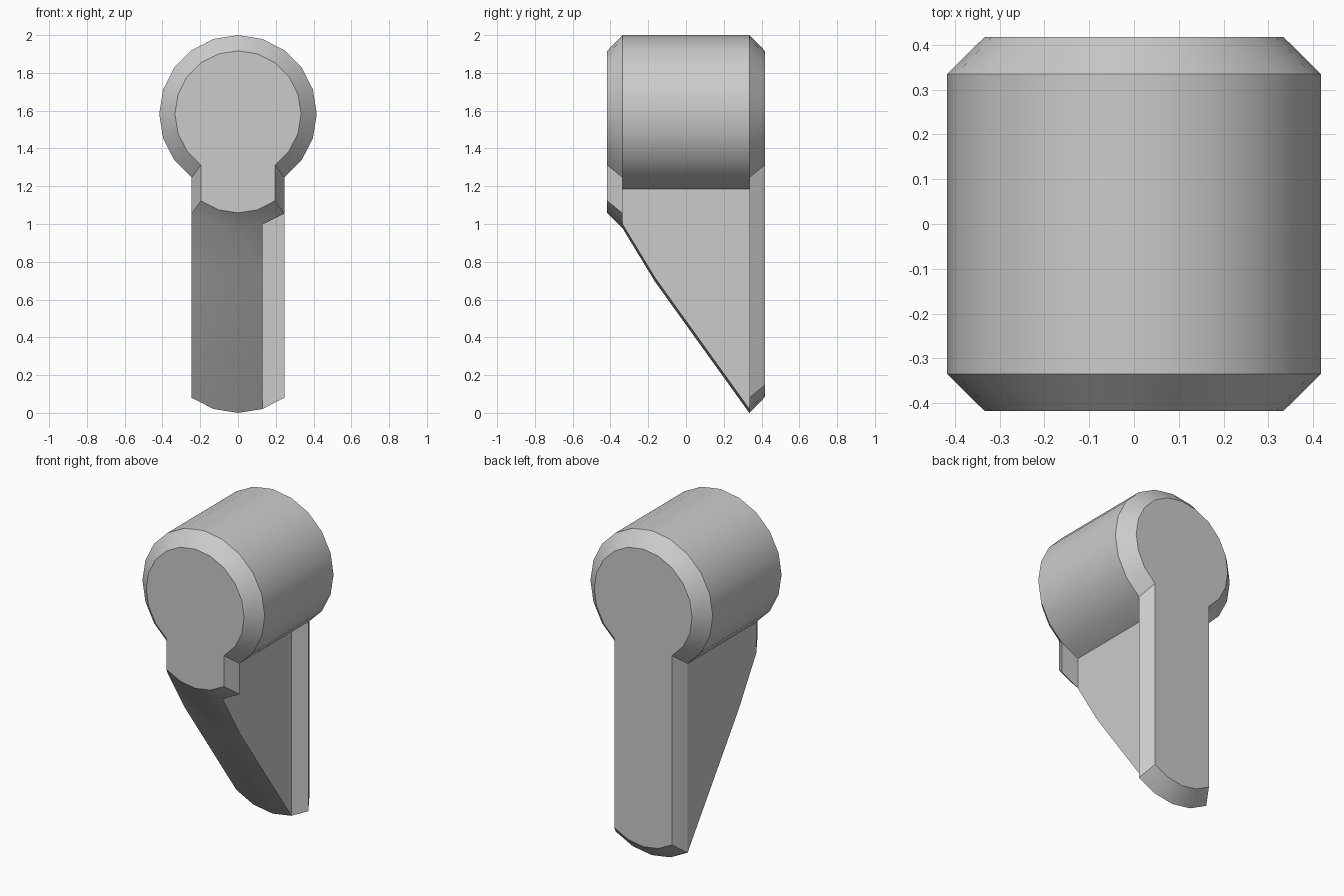
import bpy, bmesh
from math import sin, cos, radians

if "Cube" in bpy.data.objects:
    bpy.data.objects.remove(bpy.data.objects["Cube"])

R, INNER, CZ = 0.417, 0.334, 1.583      # barrel radius, end-face radius, axis height
# (y, radius, drop of the lower arc) for each section along the depth
SECTIONS = [(-0.417, INNER, 0.19), (-0.335, R, 0.19), (-0.165, R, 0.47),
            (0.335, R, 1.166), (0.417, INNER, 1.166)]

bm = bmesh.new()


def arc(y, r, drop, angles):
    """Points on the 20-sided outline, angle measured from straight down."""
    return [bm.verts.new((r * sin(radians(a)), y, CZ - drop - r * cos(radians(a))))
            for a in angles]


# keyhole sections: barrel arc from 18 deg round to -36 deg, stem foot arc of five points
upper = [arc(y, r, 0, range(18, 325, 18)) for y, r, d in SECTIONS]
lower = [arc(y, r, d, range(-36, 37, 18)) for y, r, d in SECTIONS]


def bevel_loop(i):
    return upper[i][1:] + lower[i]


def body_loop(i):
    return upper[i] + lower[i][:-1]


# skin: chamfered ends use the full keyhole, the wedge between is narrower on the right
for i in range(4):
    loop = bevel_loop if i in (0, 3) else body_loop
    a, b = loop(i), loop(i + 1)
    for k in range(len(a)):
        n = (k + 1) % len(a)
        bm.faces.new((a[k], a[n], b[n], b[k]))

# flat end faces
bm.faces.new(bevel_loop(0))
bm.faces.new(bevel_loop(4))

# step faces where the right side of the wedge is set back
for i in (1, 3):
    bm.faces.new((lower[i][3], lower[i][4], upper[i][1], upper[i][0]))

bmesh.ops.delete(bm, geom=[v for v in bm.verts if not v.link_faces], context='VERTS')
bmesh.ops.recalc_face_normals(bm, faces=bm.faces)

mesh = bpy.data.meshes.new("keyhole_peg")
bm.to_mesh(mesh)
bm.free()
peg = bpy.data.objects.new("keyhole_peg", mesh)
bpy.context.collection.objects.link(peg)
bpy.context.view_layer.objects.active = peg
peg.select_set(True)
bpy.ops.object.shade_smooth_by_angle(angle=radians(30))
